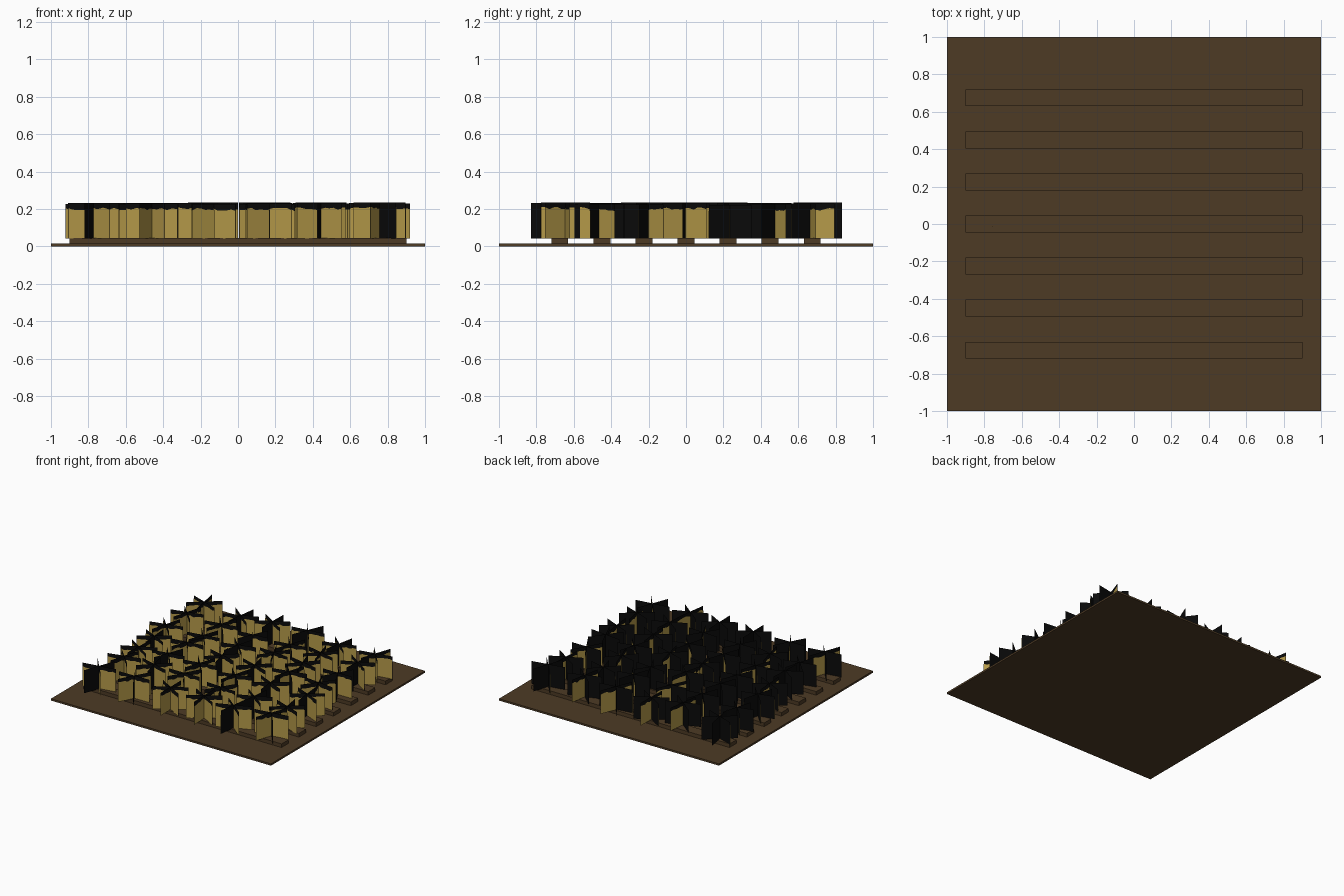
import bpy, bmesh, math, random
from mathutils import Matrix, Vector

if "Cube" in bpy.data.objects:
    bpy.data.objects.remove(bpy.data.objects["Cube"])

random.seed(7)


def material(name, rgb):
    m = bpy.data.materials.new(name)
    m.diffuse_color = (*rgb, 1)
    m.use_nodes = True
    m.node_tree.nodes["Principled BSDF"].inputs["Base Color"].default_value = m.diffuse_color
    return m


SOIL = material("soil_brown", (0.075, 0.043, 0.018))
GOLD = material("wheat_gold", (0.46, 0.32, 0.066))
BLACK = material("backing_black", (0.003, 0.003, 0.003))


def finish(name, bm, mats):
    mesh = bpy.data.meshes.new(name)
    bm.to_mesh(mesh)
    bm.free()
    for m in mats:
        mesh.materials.append(m)
    ob = bpy.data.objects.new(name, mesh)
    bpy.context.collection.objects.link(ob)
    return ob


def box(name, x, y, z0, z1, sx, sy):
    bm = bmesh.new()
    mat = Matrix.Translation((x, y, (z0 + z1) / 2)) @ Matrix.Diagonal((sx, sy, z1 - z0, 1))
    bmesh.ops.create_cube(bm, size=1, matrix=mat)
    return finish(name, bm, [SOIL])


def panel(bm, centre, angle, half, height):
    """One leaf card: black sheet with a ragged gold sheet on its facing side."""
    rot = Matrix.Translation(centre) @ Matrix.Rotation(angle, 4, 'Z')

    def sheet(points, y, index):
        f = bm.faces.new([bm.verts.new(rot @ Vector((px, y, pz))) for px, pz in points])
        f.material_index = index

    sheet([(-half, 0), (half, 0), (half, height), (-half, height)], 0, 1)
    # gold stalks with an uneven top edge
    n = 10
    top = [(half - 2 * half * i / n, height * random.uniform(0.80, 0.88)) for i in range(n + 1)]
    sheet([(-half, 0), (half, 0)] + top, -0.002, 0)


# ground slab
box("field_ground", 0, 0, 0, 0.015, 2, 2)

# seven ridges, each with a row of six crossed-card wheat plants
for r in range(7):
    y = -0.675 + 0.225 * r
    box(f"soil_ridge_{r + 1}", 0, y, 0.015, 0.045, 1.8, 0.09)
    bm = bmesh.new()
    for c in range(6):
        x = -0.76 + 0.304 * c
        centre = Vector((x + random.uniform(-0.035, 0.035), y + random.uniform(-0.035, 0.035), 0.042))
        scale = random.uniform(0.95, 1.02)
        turn = math.radians(random.uniform(-60, 75))
        for k in (-1, 0, 1):
            panel(bm, centre, turn + k * math.pi / 3, 0.138 * scale, 0.19 * scale)
    finish(f"wheat_row_{r + 1}", bm, [GOLD, BLACK])
